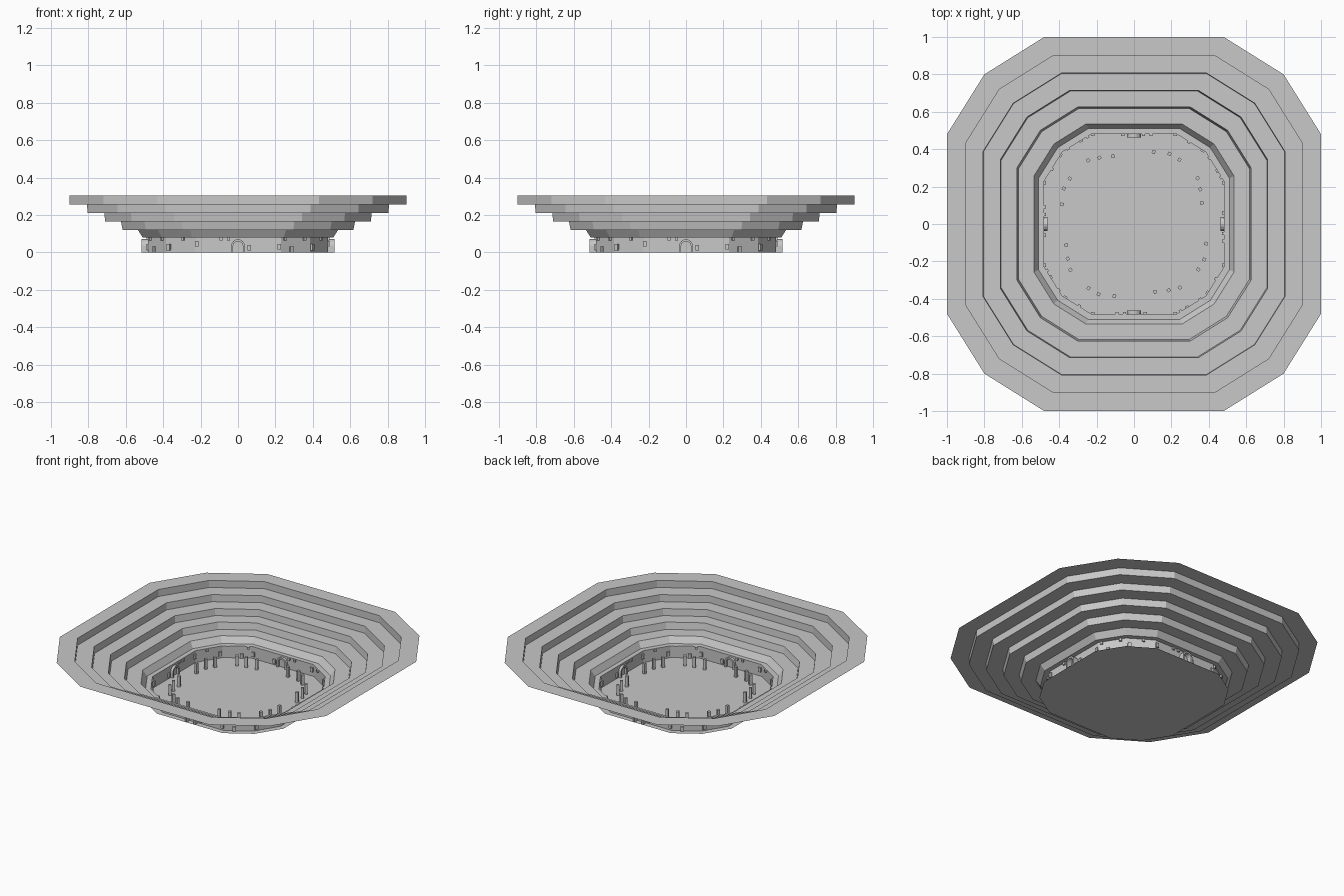
import bpy, bmesh, math
from mathutils import Matrix, Vector

default = bpy.data.objects.get("Cube")
if default:
    bpy.data.objects.remove(default)

GREY = (0.58, 0.58, 0.58, 1)
stone = bpy.data.materials.new("grey stone")
stone.use_nodes = True
stone.diffuse_color = GREY
stone.node_tree.nodes["Principled BSDF"].inputs["Base Color"].default_value = GREY


def finish(bm, name):
    mesh = bpy.data.meshes.new(name)
    bm.to_mesh(mesh)
    bm.free()
    mesh.materials.append(stone)
    obj = bpy.data.objects.new(name, mesh)
    bpy.context.collection.objects.link(obj)


def outline(r, z):
    """Twelve-sided plan: four long sides, eight short ones."""
    corner = [Vector((r, -0.48 * r, z)), Vector((r, 0.48 * r, z)), Vector((0.8 * r, 0.8 * r, z))]
    return [Matrix.Rotation(k * math.pi / 2, 3, 'Z') @ p for k in range(4) for p in corner]


def sheet(name, profile):
    """Loft the plan through (radius, height) steps."""
    bm = bmesh.new()
    rings = [[bm.verts.new(p) for p in outline(r, z)] for r, z in profile]
    for low, high in zip(rings, rings[1:]):
        for i in range(12):
            j = (i + 1) % 12
            bm.faces.new((low[i], low[j], high[j], high[i]))
    finish(bm, name)


def quarter_turns():
    return [Matrix.Rotation(k * math.pi / 2, 4, 'Z') for k in range(4)]


def box(bm, place, size):
    bmesh.ops.create_cube(bm, size=1, matrix=place @ Matrix.Diagonal((*size, 1)))


# Arena floor and surrounding wall
bm = bmesh.new()
bm.faces.new([bm.verts.new(p) for p in outline(0.515, 0)])
finish(bm, "arena_floor")
sheet("arena_wall", [(0.48, 0), (0.48, 0.08)])

# Seating tiers: each has a tread and the riser behind it
treads = [(0.48, 0.08), (0.51, 0.12), (0.617, 0.165), (0.71, 0.21), (0.805, 0.257), (0.90, 0.305)]
backs = [0.51, 0.535, 0.626, 0.715, 0.807, 0.90]
for i in range(5):
    inner, z = treads[i]
    next_z = treads[i + 1][1]
    foot = treads[i + 1][0]
    sheet(f"seating_tier_{i + 1}", [(inner if i == 0 else backs[i], z), (foot, z), (backs[i + 1], next_z)])
sheet("outer_rim", [(0.90, 0.305), (1.0, 0.305)])

# Posts standing on the floor
bm = bmesh.new()
for turn in quarter_turns():
    for x, y in [(0.105, 0.385), (0.19, 0.375), (0.243, 0.343), (0.34, 0.245), (0.354, 0.185), (0.363, 0.113)]:
        tilt = Matrix.Rotation(math.atan2(y, x), 4, 'Z')
        box(bm, turn @ Matrix.Translation((x, y, 0.035)) @ tilt, (0.018, 0.018, 0.07))
finish(bm, "floor_posts")


def wall_place(x, z):
    """Frame on the front wall facets at a given x and height."""
    a, side = abs(x), math.copysign(1, x)
    if a < 0.23:
        y, angle = 0.48, 0
    elif a < 0.385:
        y, angle = 0.48 - (a - 0.23) * 0.6, math.atan(0.6)
    else:
        y, angle = 0.385 - (a - 0.385) / 0.6, math.atan(1 / 0.6)
    return Matrix.Translation((x, -y, z)) @ Matrix.Rotation(side * angle, 4, 'Z')


# Small blocks set through the wall
bm = bmesh.new()
low_blocks = [(-0.22, 0.045), (0.06, 0.025), (0.22, 0.03), (0.285, 0.015), (0.395, 0.03), (-0.37, 0.025)]
high_blocks = [-0.09, -0.05, 0.25, 0.355, 0.44]
for turn in quarter_turns():
    for x, z in low_blocks:
        box(bm, turn @ wall_place(x, z), (0.02, 0.02, 0.03))
    for x in high_blocks:
        box(bm, turn @ wall_place(x, 0.07), (0.016, 0.02, 0.016))
finish(bm, "wall_blocks")


# Arched gates in the middle of each long side
def arch(half, top):
    curve = [(half * math.cos(t), top - half + half * math.sin(t))
             for t in (k * math.pi / 8 for k in range(9))]
    return [(half, 0)] + curve + [(-half, 0)]


bm = bmesh.new()
for turn in quarter_turns():
    loops = [[bm.verts.new(turn @ Vector((x, y, z))) for x, z in arch(half, top)]
             for half, top, y in [(0.037, 0.07, -0.515), (0.037, 0.07, -0.463),
                                  (0.026, 0.059, -0.463), (0.026, 0.059, -0.515)]]
    for a, b in zip(loops, loops[1:] + loops[:1]):
        for i in range(len(a) - 1):
            bm.faces.new((a[i], a[i + 1], b[i + 1], b[i]))
    for end in (0, -1):
        bm.faces.new([loop[end] for loop in loops])
bmesh.ops.recalc_face_normals(bm, faces=bm.faces[:])
finish(bm, "gate_arches")
